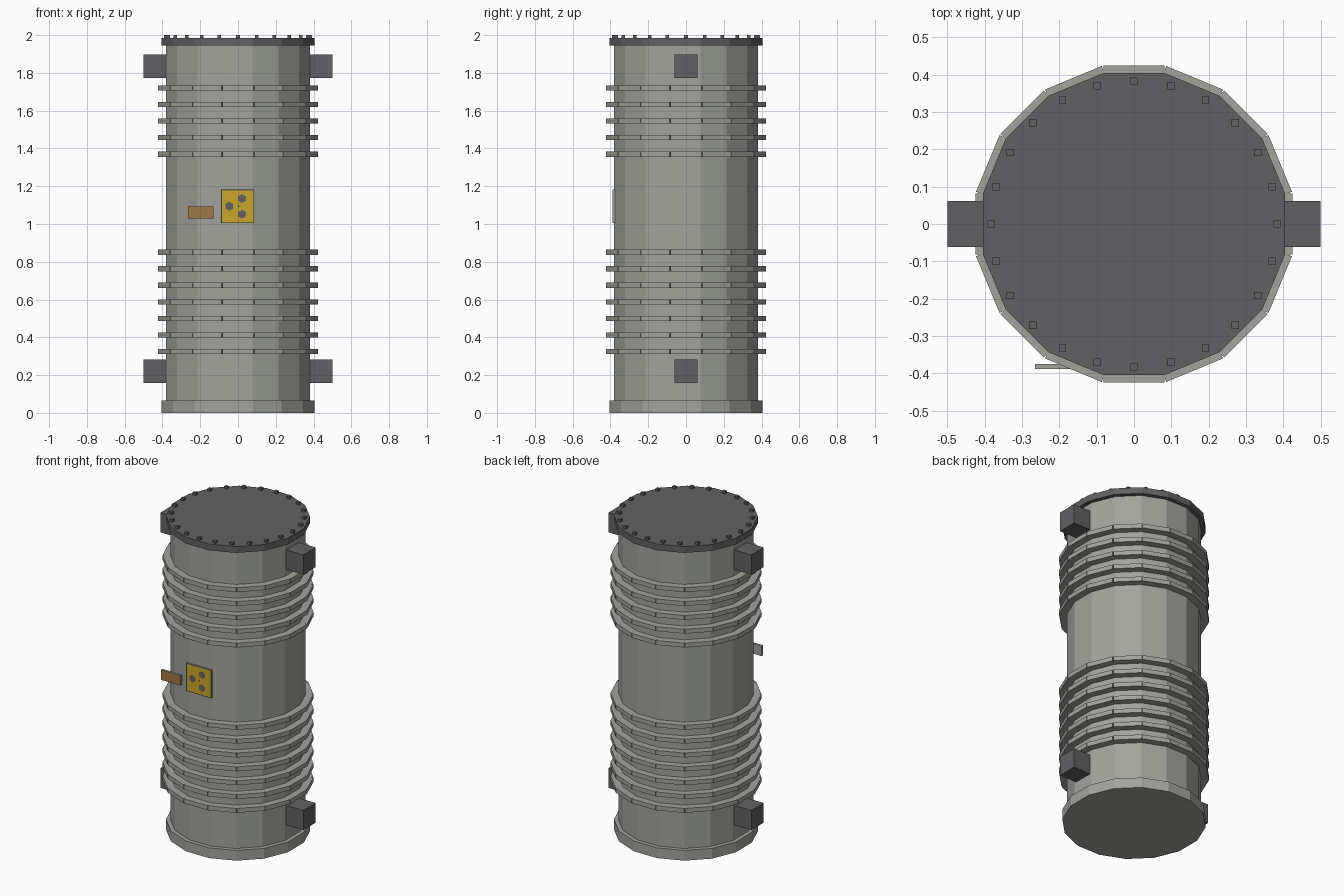
import bpy, bmesh
from math import pi, cos, sin, tan
from mathutils import Matrix, Vector

cube = bpy.data.objects.get("Cube")
if cube:
    bpy.data.objects.remove(cube, do_unlink=True)

SIDES = 16


def material(name, rgb):
    m = bpy.data.materials.new(name)
    m.use_nodes = True
    m.diffuse_color = (*rgb, 1)
    m.node_tree.nodes["Principled BSDF"].inputs["Base Color"].default_value = (*rgb, 1)
    return m


SHELL = material("shell grey", (0.36, 0.37, 0.33))
DARK = material("dark steel", (0.12, 0.12, 0.125))
YELLOW = material("warning yellow", (0.60, 0.38, 0.025))
ORANGE = material("tag orange", (0.35, 0.19, 0.06))


def finish(name, bm, *mats):
    bmesh.ops.recalc_face_normals(bm, faces=bm.faces)
    mesh = bpy.data.meshes.new(name)
    bm.to_mesh(mesh)
    bm.free()
    for m in mats:
        mesh.materials.append(m)
    obj = bpy.data.objects.new(name, mesh)
    bpy.context.collection.objects.link(obj)
    return obj


def add_box(bm, lo, hi, turn=0):
    lo, hi = Vector(lo), Vector(hi)
    mat = (Matrix.Rotation(turn, 4, "Z") @ Matrix.Translation((lo + hi) / 2)
           @ Matrix.Diagonal((*(hi - lo), 1)))
    bmesh.ops.create_cube(bm, size=1, matrix=mat)


def drum(name, apothem, z0, z1, mat):
    """Sixteen-sided prism with a flat side towards the front."""
    bm = bmesh.new()
    r = apothem / cos(pi / SIDES)
    bmesh.ops.create_cone(
        bm, cap_ends=True, segments=SIDES, radius1=r, radius2=r, depth=z1 - z0,
        matrix=Matrix.Translation((0, 0, (z0 + z1) / 2)) @ Matrix.Rotation(pi / SIDES, 4, "Z"))
    return finish(name, bm, mat)


# Main vessel
drum("body", 0.38, 0.03, 1.96, SHELL)
drum("base", 0.405, 0, 0.065, SHELL)
drum("lid", 0.405, 1.945, 1.985, DARK)

# Cooling ribs, each made of separate plates with narrow gaps
for group, first, count in (("lower", 0.325, 7), ("upper", 1.37, 5)):
    for n in range(count):
        z = first + n * 0.0875
        bm = bmesh.new()
        for k in range(SIDES):
            add_box(bm, (-0.082, -0.424, z - 0.014), (0.082, -0.36, z + 0.014),
                    k * 2 * pi / SIDES)
        finish(f"{group}_rib_{n + 1}", bm, SHELL)

# Lid bolts
bm = bmesh.new()
for k in range(24):
    a = k * pi / 12
    x, y = 0.383 * cos(a), 0.383 * sin(a)
    add_box(bm, (x - 0.01, y - 0.01, 1.98), (x + 0.01, y + 0.01, 2))
finish("lid_bolts", bm, DARK)

# Lifting lugs on both sides
for side, s in (("left", 1), ("right", -1)):
    for level, z in (("lower", 0.22), ("upper", 1.835)):
        bm = bmesh.new()
        add_box(bm, (min(s * 0.35, s * 0.5), -0.062, z - 0.062),
                (max(s * 0.35, s * 0.5), 0.062, z + 0.062))
        finish(f"{side}_{level}_lug", bm, DARK)


def plate(name, x0, x1, z0, z1, front, border=0):
    """Thin grey plate with a coloured front face and an optional dark rim."""
    bm = bmesh.new()
    add_box(bm, (x0, -0.389, z0), (x1, -0.375, z1))
    bm.normal_update()
    face = min(bm.faces, key=lambda f: f.normal.y)
    face.material_index = 1
    if border:
        rim = bmesh.ops.inset_region(bm, faces=[face], thickness=border)["faces"]
        for f in rim:
            f.material_index = 2
    finish(name, bm, SHELL, front, DARK)


plate("warning_sign", -0.09, 0.086, 1.005, 1.182, YELLOW, 0.006)
plate("side_tag", -0.265, -0.13, 1.028, 1.092, ORANGE)

# Painted hazard marks: three lobed spots around a small centre dot
bm = bmesh.new()
for cx, cz, r in ((-0.047, 1.094, 0.025), (0.021, 1.135, 0.025),
                  (0.021, 1.052, 0.025), (0.002, 1.094, 0.007)):
    ring = []
    for k in range(12):
        rr = r if k % 2 else r * 0.78
        a = k * pi / 6
        ring.append(bm.verts.new((cx + rr * cos(a), -0.3895, cz + rr * sin(a))))
    face = bm.faces.new(ring)
    bmesh.ops.solidify(bm, geom=[face], thickness=0.001)
finish("hazard_marks", bm, DARK)
